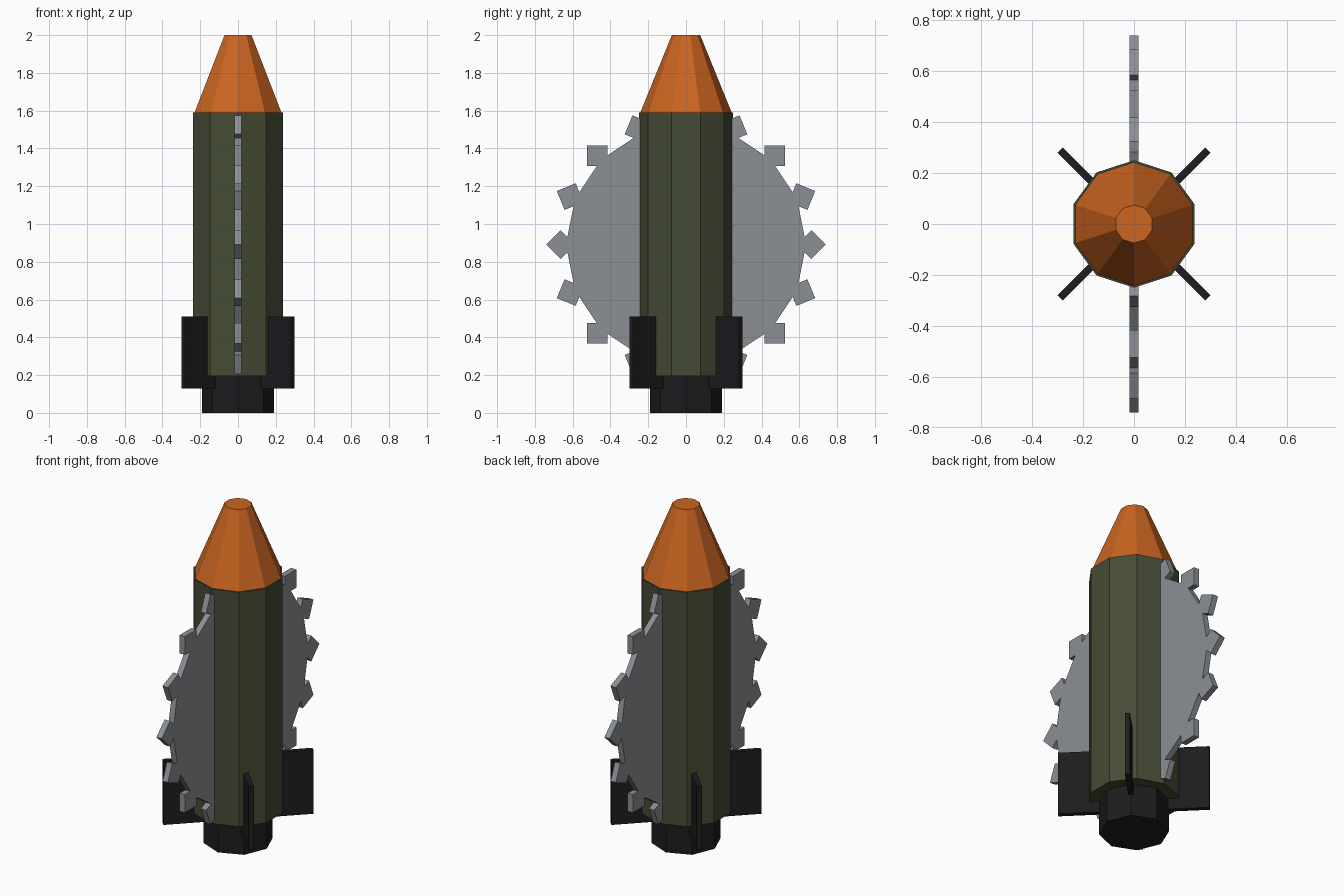
import bpy, bmesh, math
from mathutils import Matrix

if "Cube" in bpy.data.objects:
    bpy.data.objects.remove(bpy.data.objects["Cube"])


def material(name, rgb):
    m = bpy.data.materials.new(name)
    m.diffuse_color = (*rgb, 1)
    m.use_nodes = True
    m.node_tree.nodes["Principled BSDF"].inputs["Base Color"].default_value = m.diffuse_color
    return m


GREEN = material("olive_paint", (0.06, 0.07, 0.035))
ORANGE = material("orange_paint", (0.6, 0.13, 0.015))
BLACK = material("black_metal", (0.012, 0.012, 0.013))
STEEL = material("steel", (0.26, 0.28, 0.3))


def finish(name, bm, mat):
    me = bpy.data.meshes.new(name)
    bmesh.ops.recalc_face_normals(bm, faces=bm.faces)
    bm.to_mesh(me)
    bm.free()
    me.materials.append(mat)
    ob = bpy.data.objects.new(name, me)
    bpy.context.collection.objects.link(ob)
    return ob


def ring(bm, n, r, z):
    # regular polygon with one corner on +y
    return [bm.verts.new((r * math.sin(2 * math.pi * i / n),
                          r * math.cos(2 * math.pi * i / n), z)) for i in range(n)]


def frustum(name, n, r1, r2, z1, z2, mat):
    bm = bmesh.new()
    a, b = ring(bm, n, r1, z1), ring(bm, n, r2, z2)
    bm.faces.new(a)
    bm.faces.new(b)
    for i in range(n):
        j = (i + 1) % n
        bm.faces.new((a[i], a[j], b[j], b[i]))
    return finish(name, bm, mat)


def box(name, size, matrix, mat):
    bm = bmesh.new()
    bmesh.ops.create_cube(bm, size=1, matrix=matrix @ Matrix.Diagonal((*size, 1)))
    return finish(name, bm, mat)


# rocket hull
frustum("body", 10, 0.25, 0.25, 0.195, 1.59, GREEN)
frustum("nose_cone", 10, 0.242, 0.075, 1.59, 2.0, ORANGE)
frustum("nozzle", 8, 0.19, 0.19, 0.0, 0.195, BLACK)

# four diagonal fins, outer edge at radius 0.41
for i in range(4):
    turn = Matrix.Rotation(math.radians(45 + 90 * i), 4, 'Z')
    box(f"fin_{i + 1}", (0.31, 0.028, 0.38),
        turn @ Matrix.Translation((0.255, 0, 0.32)), BLACK)

# saw blade disc, standing in the y-z plane
BLADE_Z, THICK = 0.891, 0.035
hub = Matrix.Translation((0, 0, BLADE_Z))
disc = frustum("saw_disc", 16, 0.636, 0.636, -THICK / 2, THICK / 2, STEEL)
disc.data.transform(hub @ Matrix.Rotation(math.radians(90), 4, 'Y'))

# square teeth set corner-outwards around the disc
for i in range(16):
    place = (hub @ Matrix.Rotation(2 * math.pi * i / 16, 4, 'X')
             @ Matrix.Translation((0, 0.664, 0))
             @ Matrix.Rotation(math.radians(45), 4, 'X'))
    box(f"saw_tooth_{i + 1}", (THICK, 0.108, 0.108), place, STEEL)
